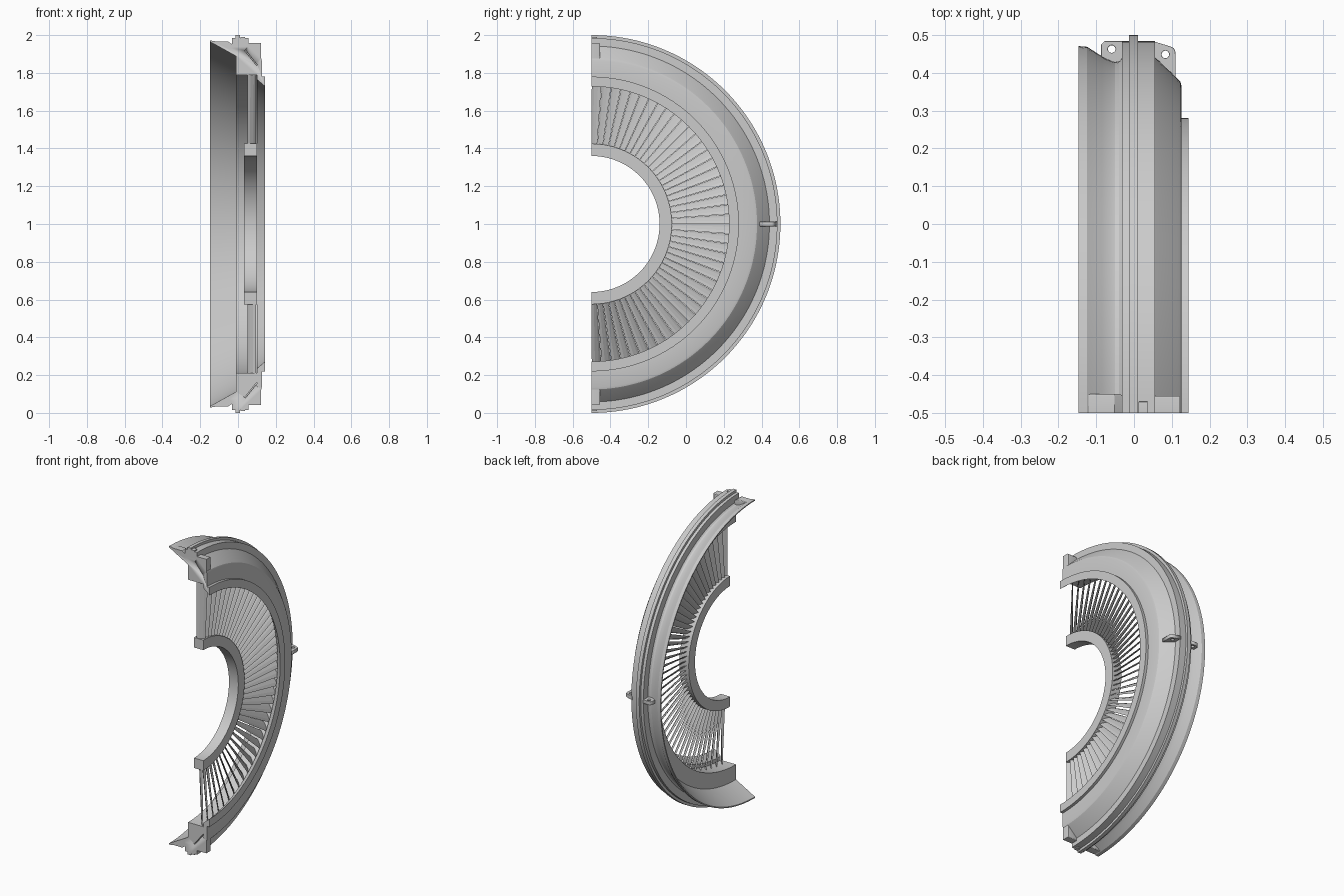
import bpy, bmesh, math
from mathutils import Vector

if "Cube" in bpy.data.objects:
    bpy.data.objects.remove(bpy.data.objects["Cube"])

CY, CZ = -0.5, 1.0      # the ring axis runs along x through this point
SEG = 96


def finish(bm, name, smooth=True):
    bmesh.ops.recalc_face_normals(bm, faces=bm.faces)
    me = bpy.data.meshes.new(name)
    bm.to_mesh(me)
    bm.free()
    ob = bpy.data.objects.new(name, me)
    bpy.context.collection.objects.link(ob)
    bpy.ops.object.select_all(action='DESELECT')
    bpy.context.view_layer.objects.active = ob
    ob.select_set(True)
    if smooth:
        bpy.ops.object.shade_smooth_by_angle(angle=math.radians(20))
    return ob


def half_ring(name, profile):
    """Sweep a closed (x, radius) profile through 180 degrees and cap the ends."""
    bm = bmesh.new()
    rings = []
    for i in range(SEG + 1):
        a = -math.pi / 2 + math.pi * i / SEG
        rings.append([bm.verts.new((x, CY + r * math.cos(a), CZ + r * math.sin(a)))
                      for x, r in profile])
    n = len(profile)
    for p, q in zip(rings, rings[1:]):
        for j in range(n):
            k = (j + 1) % n
            bm.faces.new((p[j], p[k], q[k], q[j]))
    bm.faces.new(rings[0])
    bm.faces.new(rings[-1])
    return finish(bm, name)


def end_block(name, profile, depth, side, y0=CY, bevel=0.006):
    """Prism of an (x, radius) outline at the split line; side +1 top, -1 bottom."""
    bm = bmesh.new()
    f = bm.faces.new([bm.verts.new((x, y0, CZ + side * r)) for x, r in profile])
    new = bmesh.ops.extrude_face_region(bm, geom=[f])['geom']
    bmesh.ops.translate(bm, vec=(0, depth, 0),
                        verts=[v for v in new if isinstance(v, bmesh.types.BMVert)])
    if bevel:
        # round only the inner end, leaving the split face flush
        edges = [e for e in bm.edges if all(v.co.y > y0 + depth / 2 for v in e.verts)]
        bmesh.ops.bevel(bm, geom=edges, offset=bevel, segments=3, affect='EDGES', profile=0.5)
    return finish(bm, name)


# outer casing: conical skirt, main body, shoulder and vane retaining lip
casing = half_ring("outer_casing", [
    (-0.147, 0.964), (-0.147, 0.971), (-0.124, 0.969), (-0.085, 0.944), (-0.062, 0.932),
    (-0.05, 0.929), (-0.04, 0.931), (-0.032, 0.938), (-0.032, 0.984),
    (-0.013, 0.984), (-0.013, 1.0), (0.010, 1.0), (0.010, 0.984), (0.055, 0.984),
    (0.055, 0.942), (0.066, 0.932), (0.116, 0.884), (0.123, 0.876), (0.126, 0.865),
    (0.126, 0.78), (0.144, 0.78), (0.144, 0.728), (0.100, 0.765), (0.100, 0.79),
    (-0.010, 0.79), (-0.010, 0.888)])

# narrow diagonal slots in the two split faces
for s, label in ((1, "upper"), (-1, "lower")):
    cutter = end_block(label + "_slot_cutter",
                       [(0.035, 0.918), (0.039, 0.922), (0.103, 0.842), (0.099, 0.838)],
                       0.03, s, y0=CY - 0.01, bevel=0)
    cutter.hide_render = True
    cutter.hide_set(True)
    m = casing.modifiers.new(label + "_slot", 'BOOLEAN')
    m.object = cutter
    m.operation = 'DIFFERENCE'
    m.solver = 'EXACT'

# joint blocks on the outside of the casing at both split ends
for s, label in ((1, "upper"), (-1, "lower")):
    end_block(label + "_skirt_joint_block",
              [(-0.147, 0.966), (-0.052, 0.966), (-0.032, 0.952), (-0.032, 0.91)], 0.05, s)
    end_block(label + "_shoulder_joint_block",
              [(0.050, 0.957), (0.122, 0.957), (0.122, 0.865), (0.050, 0.92)], 0.045, s)
    end_block(label + "_flange_key",
              [(0.012, 0.98), (0.012, 0.991), (0.036, 0.991), (0.036, 0.98)], 0.03, s, bevel=0.002)

# inner hub ring
half_ring("inner_ring", [(0.033, 0.36), (0.033, 0.425), (0.100, 0.425), (0.100, 0.36)])

# tilted, tapered guide vanes
N = 44
bm = bmesh.new()
for i in range(N):
    a = -math.pi / 2 + math.pi * (i + 0.5) / N
    rad = Vector((0, math.cos(a), math.sin(a)))
    tan = Vector((0, -math.sin(a), math.cos(a)))
    ends = []
    for r in (0.415, 0.80):
        w = r * math.pi / N * 0.96
        chord = Vector((0.046, 0, 0)) - tan * w
        nrm = rad.cross(chord).normalized() * 0.003
        c = Vector((0.072, CY, CZ)) + rad * r
        pts = [c - chord / 2, c - chord * 0.2 + nrm, c + chord * 0.2 + nrm,
               c + chord / 2, c + chord * 0.2 - nrm, c - chord * 0.2 - nrm]
        for p in pts:
            p.y = max(p.y, CY)
        ends.append([bm.verts.new(p) for p in pts])
    p, q = ends
    for j in range(6):
        k = (j + 1) % 6
        bm.faces.new((p[j], p[k], q[k], q[j]))
    bm.faces.new(p)
    bm.faces.new(q)
finish(bm, "guide_vanes", smooth=False)


def lifting_lug(name, outline, hole):
    """Flat horizontal plate with a round hole, drawn as a filled curve."""
    cu = bpy.data.curves.new(name, 'CURVE')
    cu.dimensions = '2D'
    cu.fill_mode = 'BOTH'
    cu.extrude = 0.010
    cu.bevel_depth = 0.002
    ring = [(hole[0] + 0.012 * math.cos(t * math.pi / 12),
             hole[1] + 0.012 * math.sin(t * math.pi / 12)) for t in range(24)]
    for pts in (outline, ring):
        sp = cu.splines.new('POLY')
        sp.points.add(len(pts) - 1)
        for pt, (x, y) in zip(sp.points, pts):
            pt.co = (x, y, 0, 1)
        sp.use_cyclic_u = True
    ob = bpy.data.objects.new(name, cu)
    ob.location.z = CZ
    bpy.context.collection.objects.link(ob)
    bpy.ops.object.select_all(action='DESELECT')
    bpy.context.view_layer.objects.active = ob
    ob.select_set(True)
    bpy.ops.object.convert(target='MESH')


# lifting lugs either side of the flange, halfway round
lifting_lug("skirt_side_lug", [(-0.03, 0.42), (-0.06, 0.425), (-0.085, 0.44), (-0.085, 0.474),
                               (-0.077, 0.482), (-0.03, 0.482)], (-0.059, 0.463))
lifting_lug("shoulder_side_lug", [(0.05, 0.42), (0.108, 0.375), (0.108, 0.455), (0.104, 0.464),
                                  (0.096, 0.468), (0.05, 0.482)], (0.083, 0.449))
